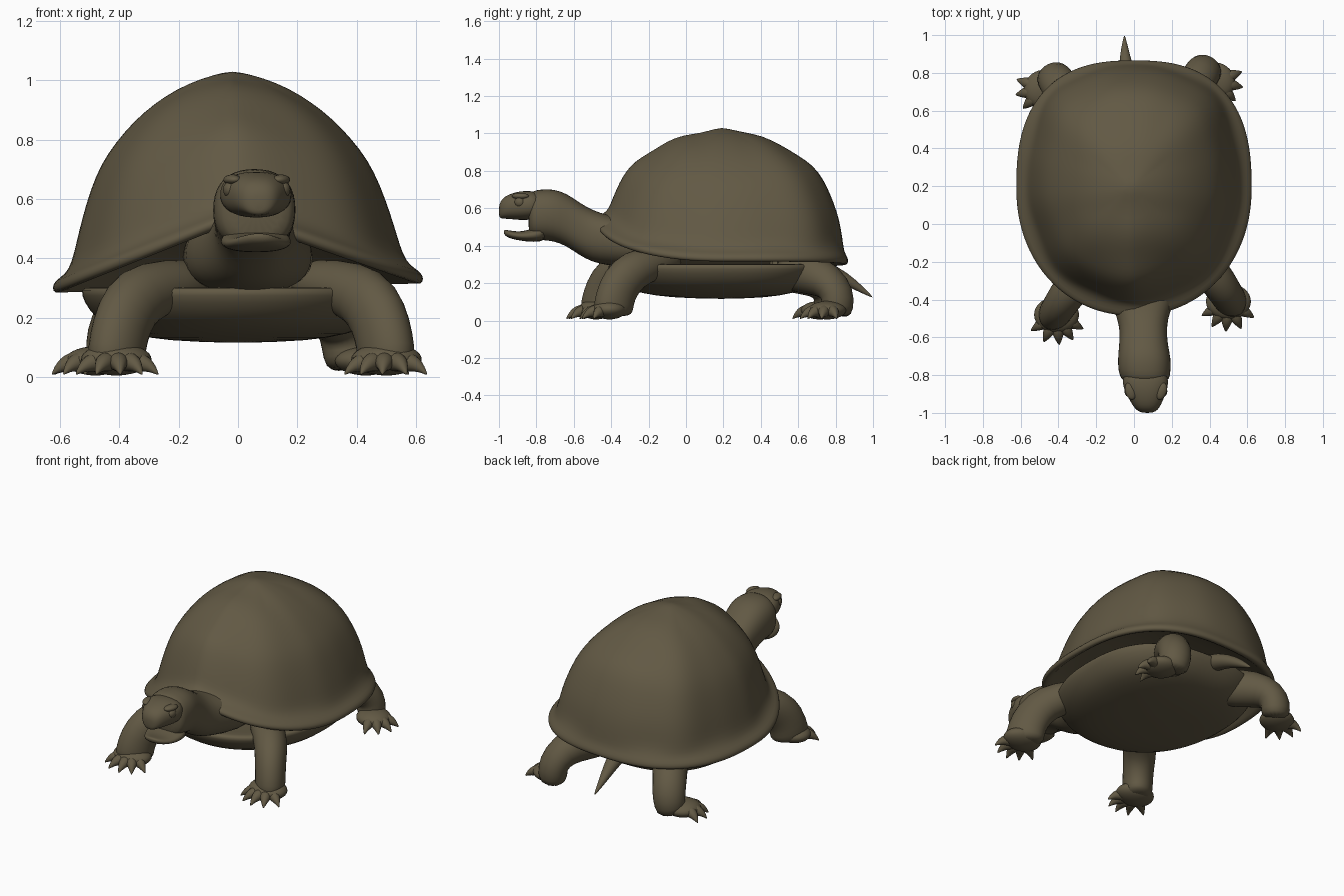
import bpy, bmesh, math
from mathutils import Vector

if "Cube" in bpy.data.objects:
    bpy.data.objects.remove(bpy.data.objects["Cube"])

mat = bpy.data.materials.new("olive_brown")
mat.diffuse_color = (0.122, 0.100, 0.058, 1)
mat.use_nodes = True
mat.node_tree.nodes["Principled BSDF"].inputs["Base Color"].default_value = mat.diffuse_color


def loft(name, rings, sub=1):
    """Skin a list of equal rings, cap the ends and smooth."""
    bm = bmesh.new()
    vs = [[bm.verts.new(p) for p in r] for r in rings]
    n = len(vs[0])
    for a, b in zip(vs, vs[1:]):
        for i in range(n):
            j = (i + 1) % n
            bm.faces.new((a[i], a[j], b[j], b[i]))
    bm.faces.new(vs[0])
    bm.faces.new(vs[-1])
    bmesh.ops.recalc_face_normals(bm, faces=bm.faces)
    for f in bm.faces:
        f.smooth = True
    me = bpy.data.meshes.new(name)
    bm.to_mesh(me)
    bm.free()
    ob = bpy.data.objects.new(name, me)
    bpy.context.collection.objects.link(ob)
    me.materials.append(mat)
    if sub:
        m = ob.modifiers.new("smooth", 'SUBSURF')
        m.levels = m.render_levels = sub
    return ob


def spow(v, e):
    return math.copysign(abs(v) ** e, v)


def tube(name, pts, ref=(1, 0, 0), n=16, e=1.0, place=lambda p: p):
    """Loft ellipses (x, y, z, r_u, r_v) along a path with an untwisted frame."""
    c = [Vector(p[:3]) for p in pts]
    u, t0, rings = Vector(ref), None, []
    for i, p in enumerate(pts):
        t = (c[min(i + 1, len(c) - 1)] - c[max(i - 1, 0)]).normalized()
        if t0:
            u = t0.rotation_difference(t) @ u
        u = (u - t * u.dot(t)).normalized()
        v, t0 = t.cross(u), t
        rings.append([place(c[i] + u * p[3] * spow(math.cos(a), e) + v * p[4] * spow(math.sin(a), e))
                      for a in (k * math.tau / n for k in range(n))])
    return loft(name, rings)


def slices(name, pts, n=20, e=0.85):
    """Loft upright slices (x, y, z, half width, half height) along y."""
    return loft(name, [[Vector((x + w * spow(math.cos(a), e), y, z + h * spow(math.sin(a), e)))
                        for a in (k * math.tau / n for k in range(n))]
                       for x, y, z, w, h in pts])


def ball(name, c, r, ang=0, place=lambda p: p, n=16):
    """Ellipsoid turned about z by ang."""
    rings = []
    for k in range(9):
        th = math.pi * (k + 0.15) / 8.3
        ring = []
        for i in range(n):
            a = i * math.tau / n
            x, y = r[0] * math.sin(th) * math.cos(a), r[1] * math.sin(th) * math.sin(a)
            ring.append(place(Vector((c[0] + x * math.cos(ang) - y * math.sin(ang),
                                      c[1] + x * math.sin(ang) + y * math.cos(ang),
                                      c[2] + r[2] * math.cos(th)))))
        rings.append(ring)
    return loft(name, rings)


CY = 0.19


def outline(a, hw, lf, lb):
    """Shell outline, rounder in front and squarer behind."""
    c, s = math.cos(a), math.sin(a)
    e = 2 / (2.55 if s > 0 else 2.1)
    return hw * spow(c, e), (lb if s > 0 else lf) * spow(s, e)


# Carapace: side and back profiles as (scale, height), then the lip and hollow underside
SIDE = [(1, 0), (.985, .035), (.925, .065), (.88, .12), (.85, .22), (.82, .32), (.77, .46),
        (.71, .58), (.63, .68), (.53, .78), (.42, .86), (.30, .925), (.17, .97), (.03, 1)]
BACK = [(1, 0), (.99, .035), (.965, .075), (.945, .15), (.93, .26), (.90, .38), (.85, .50),
        (.79, .62), (.71, .72), (.60, .805), (.47, .875), (.32, .945), (.17, .985), (.03, 1)]
UNDER = [(.03, .12), (.4, .11), (.7, .08), (.86, .03), (.94, -.02), (.985, -.02)]
N = 64


def shell_point(a, k, inner):
    x, y = outline(a, .627, .68, .68)
    rim = .315 + (.235 * (1 - abs(x) / .627) if y < 0 else 0) + .025 * x
    if inner:
        s, h = UNDER[k]
        z = .42 + (rim - .42) * s + h
        return Vector((x * s, CY + y * s, z))
    b = max(0, math.sin(a)) ** 1.5
    s = SIDE[k][0] * (1 - b) + BACK[k][0] * b
    h = SIDE[k][1] * (1 - b) + BACK[k][1] * b
    px, py = x * s - .02 * h, CY + y * s
    z = rim + (1.02 - rim) * h
    # gentle swelling of the plates along the back and flanks
    if h > .1:
        z += .016 * (abs(math.sin(math.pi * (py + .43) / .25)) - .4) * math.exp(-(px / .22) ** 2)
        g = 1 + .012 * math.cos(a * 8) * min(1, s * 1.3)
        px, py = px * g, CY + (py - CY) * g
    return Vector((px, py, z))


ang = [i * math.tau / N for i in range(N)]
loft("carapace", [[shell_point(a, k, True) for a in ang] for k in range(len(UNDER))] +
     [[shell_point(a, k, False) for a in ang] for k in range(len(SIDE))])

# Belly plate
BELLY = [(.05, .27), (.6, .28), (.9, .30), (.99, .305), (1, .28), (.95, .225),
         (.85, .175), (.7, .145), (.45, .122), (.05, .116)]
rings = []
for s, z in BELLY:
    ring = []
    for a in ang:
        x, y = outline(a, .53, .61, .54)
        ring.append(Vector((x * s, CY + y * s, z)))
    rings.append(ring)
loft("belly_plate", rings)

# Neck, skull and jaws
slices("neck", [(.03, -.1, .40, .24, .12), (.035, -.3, .41, .22, .135), (.045, -.42, .43, .165, .135),
                (.045, -.50, .45, .135, .14), (.05, -.57, .49, .125, .142), (.05, -.64, .54, .13, .142),
                (.055, -.71, .565, .142, .14), (.055, -.78, .565, .14, .137),
                (.06, -.82, .565, .13, .13), (.06, -.845, .565, .10, .10)])
slices("upper_jaw", [(.06, -.76, .615, .11, .07), (.06, -.84, .616, .128, .079), (.063, -.89, .614, .108, .078),
                     (.066, -.94, .610, .086, .068), (.068, -.975, .602, .066, .058),
                     (.07, -.993, .590, .045, .045), (.07, -1.0, .585, .02, .025)])
slices("lower_jaw", [(.06, -.74, .47, .12, .045), (.06, -.82, .455, .122, .037), (.063, -.88, .450, .105, .024),
                     (.066, -.93, .457, .08, .022), (.07, -.96, .466, .052, .019), (.07, -.975, .474, .025, .01)])
for s in (-1, 1):
    ball("eye", (.063 + s * .092, -.89, .632), (.022, .03, .027), -s * .3, n=12)
    ball("brow", (.063 + s * .082, -.885, .665), (.03, .05, .018), -s * .3, n=12)


def foot(name, c, r, heading, fan, reach, place):
    """Flattened foot with a fan of claws."""
    ball(name, c, r, heading, place)
    for d in fan:
        a = heading + math.radians(d)
        p = [(c[0] + k * reach * math.cos(a), c[1] + k * reach * math.sin(a), z, w, w)
             for k, z, w in ((.3, .055, .04), (.6, .05, .036), (.76, .042, .027), (.92, .026, .014), (1.04, .008, .002))]
        tube(name + "_claw", p, ref=(0, 0, 1), n=8, place=place)


FRONT = [(.2, -.05, .32, .09, .08), (.33, -.17, .31, .10, .09), (.43, -.28, .275, .10, .11),
         (.475, -.35, .20, .092, .118), (.495, -.38, .12, .09, .115), (.5, -.39, .06, .09, .12),
         (.5, -.39, .02, .07, .095)]
HIND = [(.12, .5, .27, .10, .10), (.26, .64, .26, .12, .11), (.34, .76, .215, .10, .10),
        (.37, .815, .14, .088, .098), (.375, .81, .07, .088, .092), (.38, .80, .025, .07, .08)]

for side, s, df, dh in (("right", 1, (0, 0), (0, 0)), ("left", -1, (.09, -.07), (-.05, -.04))):
    def pf(p, s=s, d=df):
        return Vector((p.x * s + d[0], p.y + d[1], p.z))

    def ph(p, s=s, d=dh):
        return Vector((p.x * s + d[0], p.y + d[1], p.z))
    # Front leg
    tube(side + "_front_leg", FRONT, place=pf)
    foot(side + "_front_foot", (.5, -.41, .06), (.10, .125, .055), -math.pi / 2,
         (-62, -33, -5, 25, 58), .155, pf)
    # Hind leg
    tube(side + "_hind_leg", HIND, ref=(0, 0, 1), place=ph)
    foot(side + "_hind_foot", (.43, .755, .055), (.11, .105, .05), math.radians(-28),
         (48, 16, -16, -48), .145, ph)

# Tail
tube("tail", [(-.02, .6, .30, .07, .06), (-.03, .74, .275, .055, .05), (-.045, .85, .225, .036, .035),
              (-.05, .94, .165, .018, .018), (-.05, 1.0, .122, .002, .002)], n=12)
